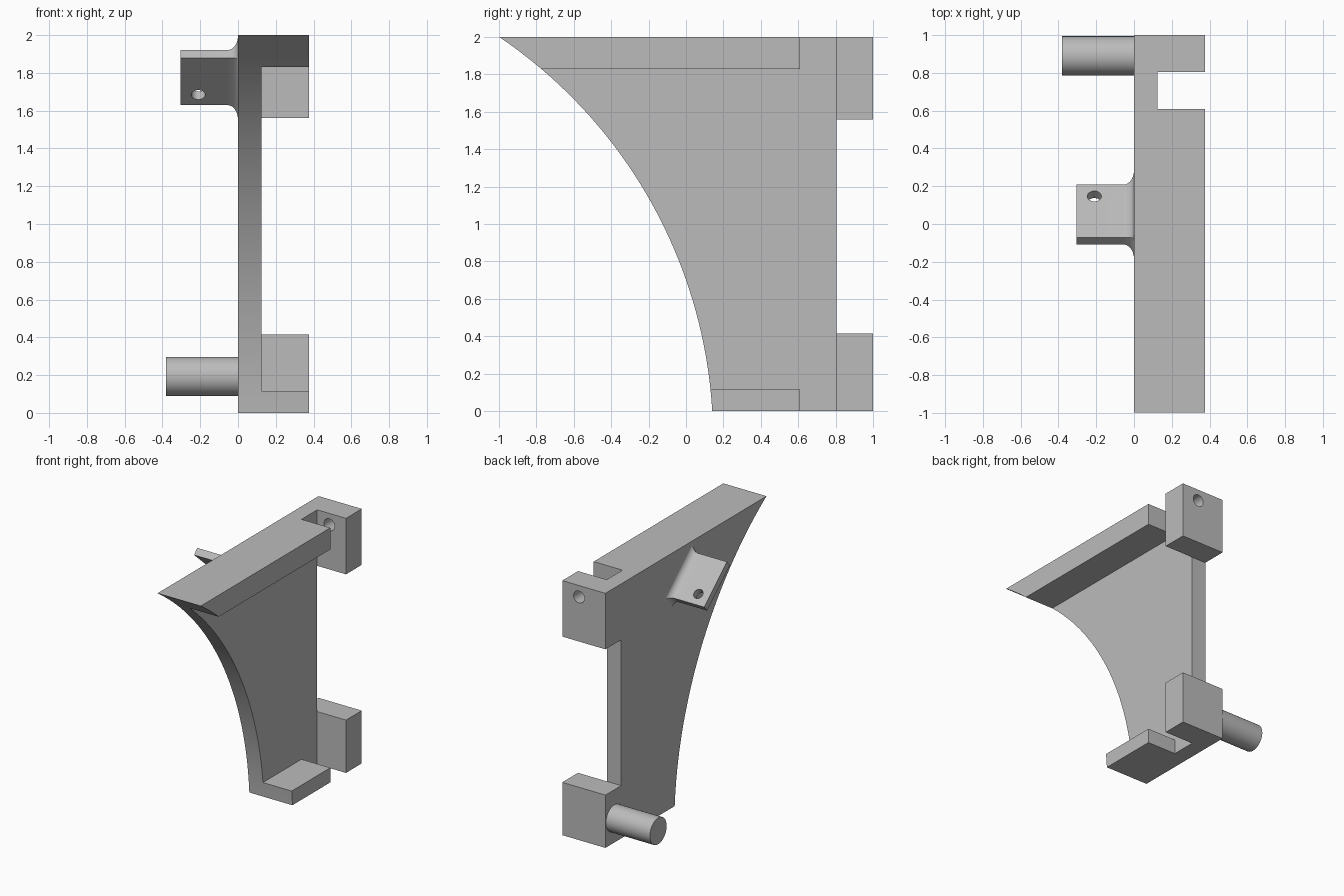
import bpy, math
from mathutils import Vector, Matrix

old = bpy.data.objects.get("Cube")
if old:
    bpy.data.objects.remove(old, do_unlink=True)

grey = bpy.data.materials.new("plain grey")
grey.use_nodes = True
colour = (0.5, 0.5, 0.5, 1)
grey.diffuse_color = colour
grey.node_tree.nodes["Principled BSDF"].inputs["Base Color"].default_value = colour


def loft(name, rings):
    """Skin a solid through rings of equal length, capping both ends."""
    n = len(rings[0])
    faces = [tuple(reversed(range(n))), tuple(range(n * (len(rings) - 1), n * len(rings)))]
    for r in range(len(rings) - 1):
        for i in range(n):
            a, b = r * n + i, r * n + (i + 1) % n
            faces.append((a, b, b + n, a + n))
    mesh = bpy.data.meshes.new(name)
    mesh.from_pydata([p for ring in rings for p in ring], [], faces)
    mesh.materials.append(grey)
    obj = bpy.data.objects.new(name, mesh)
    bpy.context.collection.objects.link(obj)
    return obj


def prism(name, outline, x0, x1):
    """Extrude a counter-clockwise (y, z) outline along x."""
    return loft(name, [[(x, y, z) for y, z in outline] for x in (x0, x1)])


def cylinder(name, start, end, radius, sides=48):
    start, end = Vector(start), Vector(end)
    turn = (end - start).to_track_quat('Z', 'Y')
    ring = [turn @ Vector((radius * math.cos(t), radius * math.sin(t), 0))
            for t in (math.tau * i / sides for i in range(sides))]
    return loft(name, [[p + c for p in ring] for c in (start, end)])


def cut(obj, cutter):
    mod = obj.modifiers.new("cut", 'BOOLEAN')
    mod.operation, mod.solver, mod.object = 'DIFFERENCE', 'EXACT', cutter
    bpy.context.view_layer.update()
    deps = bpy.context.evaluated_depsgraph_get()
    mesh = bpy.data.meshes.new_from_object(obj.evaluated_get(deps))
    obj.modifiers.clear()
    obj.data = mesh
    bpy.data.objects.remove(cutter, do_unlink=True)


def smooth(obj):
    obj.data.shade_smooth()
    obj.data.set_sharp_from_angle(angle=math.radians(30))


# Bracket body: side outline with a concave front arc and two rear blocks
cy, cz, radius = -2.457, -0.155, 2.602
low, high = math.asin(-cz / radius), math.asin((2 - cz) / radius)
steps = 40
arc = [(cy + radius * math.cos(a), cz + radius * math.sin(a))
       for a in (high + (low - high) * i / steps for i in range(steps + 1))]
rear = [(1, 0), (1, 0.415), (0.805, 0.415), (0.805, 1.56), (1, 1.56), (1, 2)]
body = prism("bracket_body", arc + rear, 0, 0.375)

# Pocket that leaves the thin web, the two flanges and the slots
pocket = [(-1.2, 0.115), (0.61, 0.115), (0.61, -0.1), (0.805, -0.1),
          (0.805, 2.1), (0.61, 2.1), (0.61, 1.83), (-1.2, 1.83)]
cut(body, prism("pocket_cutter", pocket, 0.125, 0.5))

# Hole through the upper rear block
cut(body, cylinder("block_hole_cutter", (0.23, 0.7, 1.91), (0.23, 1.1, 1.91), 0.047))
smooth(body)

# Round peg at the lower rear
smooth(cylinder("peg", (0, 0.89, 0.193), (-0.382, 0.89, 0.193), 0.104))

# Sloping tab whose root flares out in a fillet
along = Vector((0, 0.746, -0.666))
normal = Vector((0, 0.666, 0.746))
middle = Vector((0, 0.05, 1.775))
half_width, half_thick, fillet = 0.1875, 0.028, 0.055


def tab_ring(x, grow):
    w, t = half_width + grow, half_thick + grow
    return [middle + Vector((x, 0, 0)) + along * w * a + normal * t * b
            for a, b in ((-1, -1), (1, -1), (1, 1), (-1, 1))]


rings = [tab_ring(-0.305, 0)]
for i in range(11):
    a = math.pi / 2 * i / 10
    rings.append(tab_ring(-fillet * (1 - math.sin(a)), fillet * (1 - math.cos(a))))
tab = loft("tab", rings)
centre = middle + along * 0.105 + Vector((-0.21, 0, 0))
cut(tab, cylinder("tab_hole_cutter", centre - normal * 0.2, centre + normal * 0.2, 0.037))
smooth(tab)
